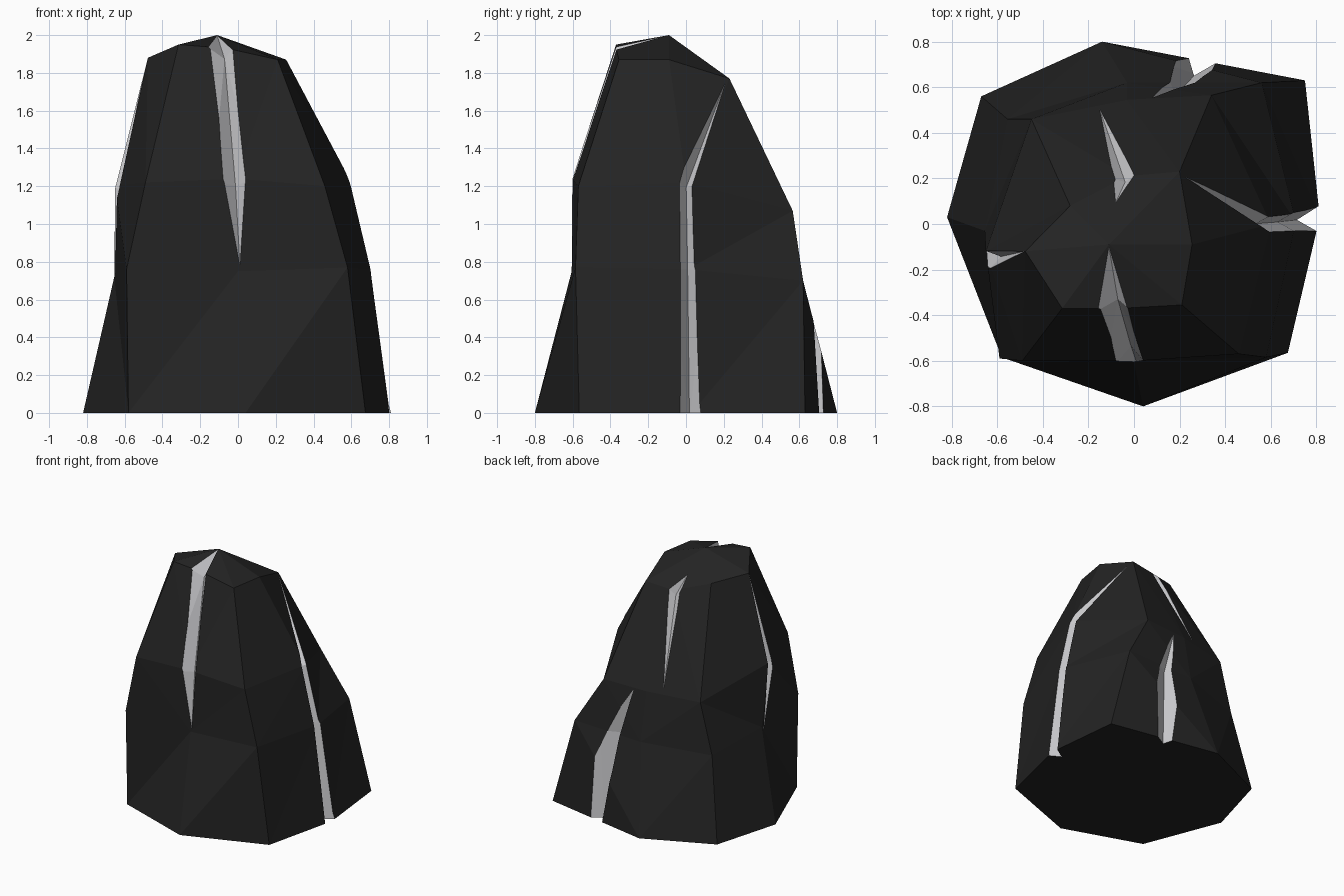
import bpy, bmesh
from mathutils import Vector
from mathutils.bvhtree import BVHTree

if "Cube" in bpy.data.objects:
    bpy.data.objects.remove(bpy.data.objects["Cube"])


def material(name, rgb):
    m = bpy.data.materials.new(name)
    m.diffuse_color = (*rgb, 1)
    m.use_nodes = True
    m.node_tree.nodes["Principled BSDF"].inputs["Base Color"].default_value = m.diffuse_color
    return m


def make_object(name, bm, mats):
    bmesh.ops.recalc_face_normals(bm, faces=bm.faces[:])
    me = bpy.data.meshes.new(name)
    bm.to_mesh(me)
    ob = bpy.data.objects.new(name, me)
    bpy.context.collection.objects.link(ob)
    for m in mats:
        me.materials.append(m)
    return ob


dark = material("dark_stone", (0.017, 0.017, 0.017))
light = material("pale_vein", (0.62, 0.62, 0.64))

# Boulder: four irregular eight-sided rings, from front-left round to left, and a peak
rings = [
    [(-.58, -.585, 0), (.04, -.80, 0), (.675, -.565, 0), (.815, .03, 0),
     (.75, .63, 0), (-.14, .80, 0), (-.67, .56, 0), (-.82, .03, 0)],
    [(-.59, -.59, .76), (0, -.605, .75), (.58, -.585, .77), (.71, .01, .76),
     (.56, .62, .70), (-.03, .62, .68), (-.555, .46, .65), (-.655, -.03, .72)],
    [(-.49, -.60, 1.22), (-.01, -.602, 1.24), (.46, -.57, 1.20), (.60, 0, 1.22),
     (.34, .565, 1.07), (-.03, .545, 1.06), (-.45, .46, 1.05), (-.65, -.12, 1.20)],
    [(-.315, -.37, 1.95), (-.06, -.37, 1.93), (.21, -.355, 1.87), (.255, -.09, 1.87),
     (.20, .23, 1.77), (-.03, .21, 1.75), (-.28, .08, 1.82), (-.477, -.12, 1.88)],
]
bm = bmesh.new()
loops = [[bm.verts.new(p) for p in ring] for ring in rings]
peak = bm.verts.new((-.11, -.09, 2))
bm.faces.new(loops[0][::-1])
for i in range(8):
    j = (i + 1) % 8
    for low, high in zip(loops, loops[1:]):
        bm.faces.new((low[i], low[j], high[j], high[i]))
    bm.faces.new((loops[3][i], loops[3][j], peak))
bmesh.ops.triangulate(bm, faces=bm.faces[:])
bmesh.ops.recalc_face_normals(bm, faces=bm.faces[:])
surface = BVHTree.FromBMesh(bm)
boulder = make_object("boulder", bm, [dark])

# Veins: tapered V grooves, each point is x, y, z, half width, depth
veins = {
    "front": [(-.11, -.10, 2, 0, 0), (-.08, -.37, 1.93, .06, .07),
              (-.015, -.60, 1.22, .057, .07), (.01, -.60, .78, 0, 0)],
    "back": [(-.08, .09, 1.84, 0, 0), (-.045, .21, 1.75, .045, .05),
             (-.15, .50, 1.09, 0, 0)],
    "right": [(.23, .21, 1.75, 0, 0), (.60, 0, 1.21, .04, .07),
              (.71, .01, .76, .045, .08), (.815, .02, 0, .06, .10)],
    "left": [(-.48, -.12, 1.87, 0, 0), (-.65, -.16, 1.19, .04, .06),
             (-.655, -.06, .68, 0, 0)],
    "back_right": [(.08, .55, 1.05, 0, 0), (.20, .62, .68, .05, .06),
                   (.29, .715, 0, .055, .07)],
}
bm = bmesh.new()
for path in veins.values():
    pts = [surface.find_nearest(Vector(p[:3]))[0] for p in path]
    sections = []
    for k, (x, y, z, w, d) in enumerate(path):
        p = pts[k]
        if w == 0:
            sections.append([bm.verts.new(p)])
            continue
        out = Vector((x, y, max(0, (z - 0.9) * 0.5))).normalized()
        along = (pts[min(k + 1, len(pts) - 1)] - pts[k - 1]).normalized()
        side = along.cross(out).normalized()
        # run the groove out through the base
        shift = along * (0.05 / -along.z) if z == 0 else Vector()
        sections.append([bm.verts.new(p + shift + v) for v in
                         (-out * d, out * d + side * 2 * w, out * d - side * 2 * w)])
    for a, b in zip(sections, sections[1:]):
        for i in range(3):
            j = (i + 1) % 3
            if len(a) == 1:
                bm.faces.new((a[0], b[i], b[j]))
            elif len(b) == 1:
                bm.faces.new((a[i], a[j], b[0]))
            else:
                bm.faces.new((a[i], a[j], b[j], b[i]))
    if len(sections[-1]) == 3:
        bm.faces.new(sections[-1])
bmesh.ops.triangulate(bm, faces=bm.faces[:])
cutter = make_object("vein_cutter", bm, [light])
cutter.hide_render = True

# Carve the veins, keeping their pale colour on the groove walls
mod = boulder.modifiers.new("veins", 'BOOLEAN')
mod.operation = 'DIFFERENCE'
mod.solver = 'EXACT'
mod.material_mode = 'TRANSFER'
mod.object = cutter
bpy.context.view_layer.objects.active = boulder
boulder.select_set(True)
bpy.ops.object.modifier_apply(modifier=mod.name)
bpy.data.objects.remove(cutter)
